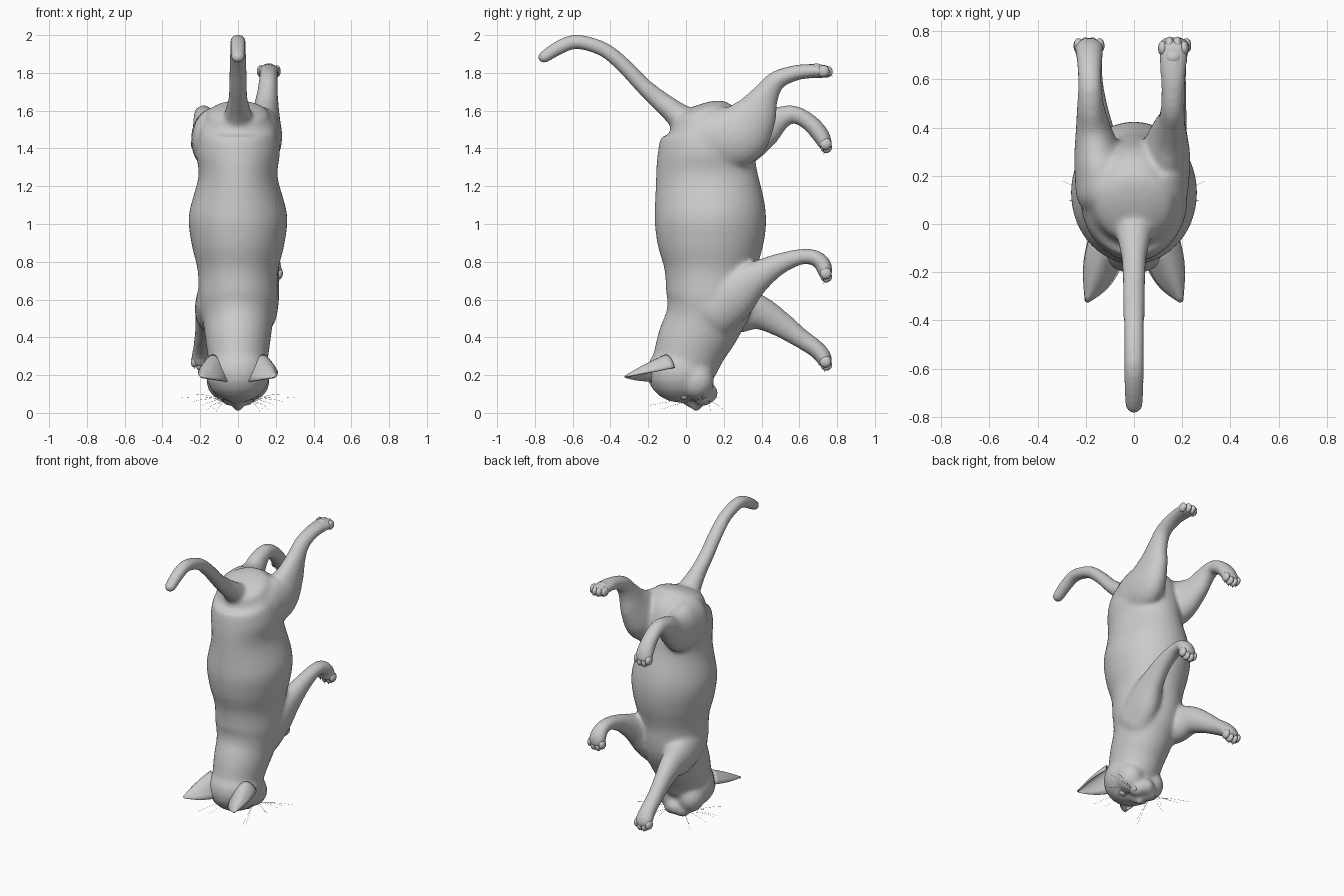
import bpy, bmesh, math
from mathutils import Vector, Matrix

if "Cube" in bpy.data.objects:
    bpy.data.objects.remove(bpy.data.objects["Cube"])


def finish(bm, name):
    bmesh.ops.recalc_face_normals(bm, faces=bm.faces)
    me = bpy.data.meshes.new(name)
    bm.to_mesh(me)
    bm.free()
    ob = bpy.data.objects.new(name, me)
    bpy.context.collection.objects.link(ob)
    me.polygons.foreach_set("use_smooth", [True] * len(me.polygons))
    return ob


def spline(pts, steps=6):
    """Catmull-Rom through tuples of any length"""
    p = [pts[0]] + list(pts) + [pts[-1]]
    out = []
    for i in range(1, len(p) - 2):
        for s in range(steps):
            t = s / steps
            out.append([0.5 * (2 * b + (c - a) * t + (2 * a - 5 * b + 4 * c - d) * t * t
                               + (3 * b - a - 3 * c + d) * t ** 3)
                        for a, b, c, d in zip(p[i - 1], p[i], p[i + 1], p[i + 2])])
    return out + [list(pts[-1])]


def tube(bm, pts, cap=(1, 1), n=28):
    """Sweep through (x, y, z, radius along x, radius in the yz plane), rounded ends"""
    s = spline(pts)
    cen = [Vector(q[:3]) for q in s]
    tan = [(cen[min(i + 1, len(s) - 1)] - cen[max(i - 1, 0)]).normalized() for i in range(len(s))]
    rings = [(c, t, q[3], q[4]) for c, t, q in zip(cen, tan, s)]

    def dome(ring, sign, k):
        c, t, a, b = ring
        return [(c + t * sign * k * min(a, b) * math.sin(f), t, a * math.cos(f), b * math.cos(f))
                for f in (0.3, 0.6, 0.9, 1.2, 1.45)]
    rings = dome(rings[0], -1, cap[0])[::-1] + rings + dome(rings[-1], 1, cap[1])
    loops = []
    for c, t, a, b in rings:
        u = Vector((1, 0, 0))
        u = (u - t * u.dot(t)).normalized()
        w = t.cross(u)
        loops.append([bm.verts.new(c + u * a * math.cos(2 * math.pi * k / n) + w * b * math.sin(2 * math.pi * k / n))
                      for k in range(n)])
    for A, B in zip(loops, loops[1:]):
        for k in range(n):
            bm.faces.new((A[k], A[(k + 1) % n], B[(k + 1) % n], B[k]))
    bm.faces.new(loops[0])
    bm.faces.new(loops[-1])


def ball(bm, c, r, rot=Matrix(), seg=20):
    bmesh.ops.create_uvsphere(bm, u_segments=seg, v_segments=seg // 2, radius=1,
                              matrix=Matrix.Translation(c) @ rot @ Matrix.Diagonal((*r, 1)))


# Skin: torso, neck, tail, legs and head volumes fused into one surface
bm = bmesh.new()
tube(bm, [(0, .075, 1.575, .165, .165), (0, .1, 1.5, .205, .225), (0, .105, 1.38, .222, .255),
          (0, .11, 1.25, .21, .27), (0, .128, 1.05, .26, .295), (0, .13, .9, .247, .282),
          (0, .13, .75, .213, .243), (0, .125, .6, .208, .232), (0, .09, .48, .185, .205),
          (0, .035, .37, .17, .19), (0, -.005, .26, .155, .175)], cap=(.34, .5), n=40)
# tail
tube(bm, [(0, .02, 1.52, .09, .09), (0, -.06, 1.59, .07, .065), (0, -.14, 1.655, .053, .053),
          (0, -.23, 1.735, .048, .045), (0, -.32, 1.83, .046, .042), (0, -.42, 1.915, .044, .04),
          (0, -.52, 1.955, .043, .039), (0, -.6, 1.963, .043, .039), (0, -.68, 1.93, .042, .038),
          (0, -.752, 1.883, .038, .034)], n=20)
# hind legs
tube(bm, [(.11, .14, 1.45, .115, .16), (.13, .27, 1.47, .105, .168), (.145, .36, 1.57, .077, .125),
          (.155, .42, 1.68, .057, .074), (.16, .48, 1.76, .05, .052), (.162, .58, 1.8, .051, .042),
          (.163, .67, 1.81, .058, .038), (.163, .74, 1.807, .063, .036)], cap=(1, .6))
tube(bm, [(-.125, .14, 1.45, .118, .165), (-.15, .28, 1.45, .1, .155), (-.17, .4, 1.49, .072, .102),
          (-.18, .49, 1.555, .057, .067), (-.182, .57, 1.58, .05, .048), (-.184, .65, 1.54, .052, .046),
          (-.185, .71, 1.475, .058, .047), (-.186, .738, 1.42, .062, .038)], cap=(1, .6))
# front legs
tube(bm, [(.1, .14, .55, .11, .16), (.125, .25, .63, .095, .14), (.15, .36, .71, .07, .092),
          (.165, .48, .782, .054, .06), (.17, .6, .825, .048, .043), (.172, .68, .822, .049, .042),
          (.173, .725, .785, .057, .044), (.174, .738, .735, .06, .038)], cap=(1, .6))
tube(bm, [(-.11, .14, .6, .11, .15), (-.135, .27, .55, .095, .13), (-.155, .39, .53, .072, .092),
          (-.17, .5, .47, .057, .07), (-.18, .6, .4, .051, .054), (-.185, .68, .345, .054, .048),
          (-.187, .725, .3, .06, .044), (-.187, .737, .265, .06, .038)], cap=(1, .6))
# skull, muzzle, chin, nose bridge
ball(bm, (0, -.03, .215), (.173, .178, .162))
ball(bm, (0, .115, .105), (.06, .055, .055))
ball(bm, (0, .035, .08), (.045, .06, .055))
ball(bm, (0, .055, .042), (.03, .03, .036))
for s in (-1, 1):
    ball(bm, (s * .04, .09, .088), (.055, .06, .052))
    ball(bm, (s * .08, .055, .17), (.088, .095, .1))
skin = finish(bm, "body")
mod = skin.modifiers.new("fuse", 'REMESH')
mod.mode, mod.voxel_size, mod.use_smooth_shade = 'VOXEL', 0.011, True
mod = skin.modifiers.new("soften", 'SMOOTH')
mod.factor, mod.iterations = 0.5, 16

# Paws: four toes with claws and a sole pad; a = pointing angle in the yz plane
paws = [("hind_paw_right", (.163, .742, 1.807), -8, 1), ("hind_paw_left", (-.186, .742, 1.41), -80, -1),
        ("front_paw_right", (.174, .742, .725), -80, -1), ("front_paw_left", (-.187, .742, .258), -75, -1)]
for name, p, a, sole in paws:
    bm = bmesh.new()
    rot = Matrix.Rotation(math.radians(a), 4, 'X')
    M = Matrix.Translation(p) @ rot
    for off, fwd in ((-.044, -.014), (-.016, .003), (.016, .003), (.044, -.014)):
        ball(bm, M @ Vector((off, fwd, 0)), (.02, .032, .031), rot, 14)
        bmesh.ops.create_cone(bm, segments=8, radius1=.006, radius2=.0005, depth=.026, cap_ends=True,
                              matrix=M @ Matrix.Translation((off, fwd + .024, -.014))
                              @ Matrix.Rotation(math.radians(-115), 4, 'X'))
    ball(bm, M @ Vector((0, -.05, .014 * sole)), (.036, .032, .022), rot, 14)
    finish(bm, name)

# Ears: curved shells narrowing from an arched base to the tip
for s, name in ((1, "ear_right"), (-1, "ear_left")):
    bm = bmesh.new()
    inner, outer = Vector((.055, -.175, .165)), Vector((.185, -.06, .24))
    mid, tip = Vector((.12, -.11, .40)), Vector((.2, -.33, .188))
    N, rows = 12, []
    for j in range(11):
        v = j / 10
        row = []
        for i in range(N + 1):
            u = i / N
            base = inner * (1 - u) ** 2 + mid * 2 * u * (1 - u) + outer * u * u
            q = base.lerp(tip, v * .96)
            side = base - (inner + outer) / 2
            side.z *= .25
            q += side * .22 * math.sin(math.pi * v)
            row.append(bm.verts.new((q.x * s, q.y, q.z)))
        rows.append(row)
    for A, B in zip(rows, rows[1:]):
        for i in range(N):
            bm.faces.new((A[i], A[i + 1], B[i + 1], B[i]))
    ear = finish(bm, name)
    mod = ear.modifiers.new("thickness", 'SOLIDIFY')
    mod.thickness, mod.offset = .01, 0

# Eyes
for s, name in ((1, "eye_right"), (-1, "eye_left")):
    bm = bmesh.new()
    ball(bm, (s * .078, -.01, .093), (.03, .024, .026))
    finish(bm, name)

# Whiskers: fine curved hairs on both sides of the muzzle
cu = bpy.data.curves.new("whiskers", 'CURVE')
cu.dimensions, cu.bevel_depth, cu.bevel_resolution = '3D', .001, 0
tips = [(.3, .18, .08), (.28, .1, .1), (.24, .0, .06), (.19, -.19, .04), (.17, .2, .015), (.13, -.13, .02), (.12, .13, .001)]
for s in (-1, 1):
    for k, (x, y, z) in enumerate(tips):
        root = Vector((s * .06, .07 + .008 * k, .065))
        tip = Vector((s * x, y, z))
        sp = cu.splines.new('POLY')
        sp.points.add(4)
        for i in range(5):
            q = root.lerp(tip, i / 4)
            sp.points[i].co = (q.x, q.y, q.z + .012 * math.sin(math.pi * i / 4), 1)
            sp.points[i].radius = 1 - .15 * i
bpy.context.collection.objects.link(bpy.data.objects.new("whiskers", cu))
